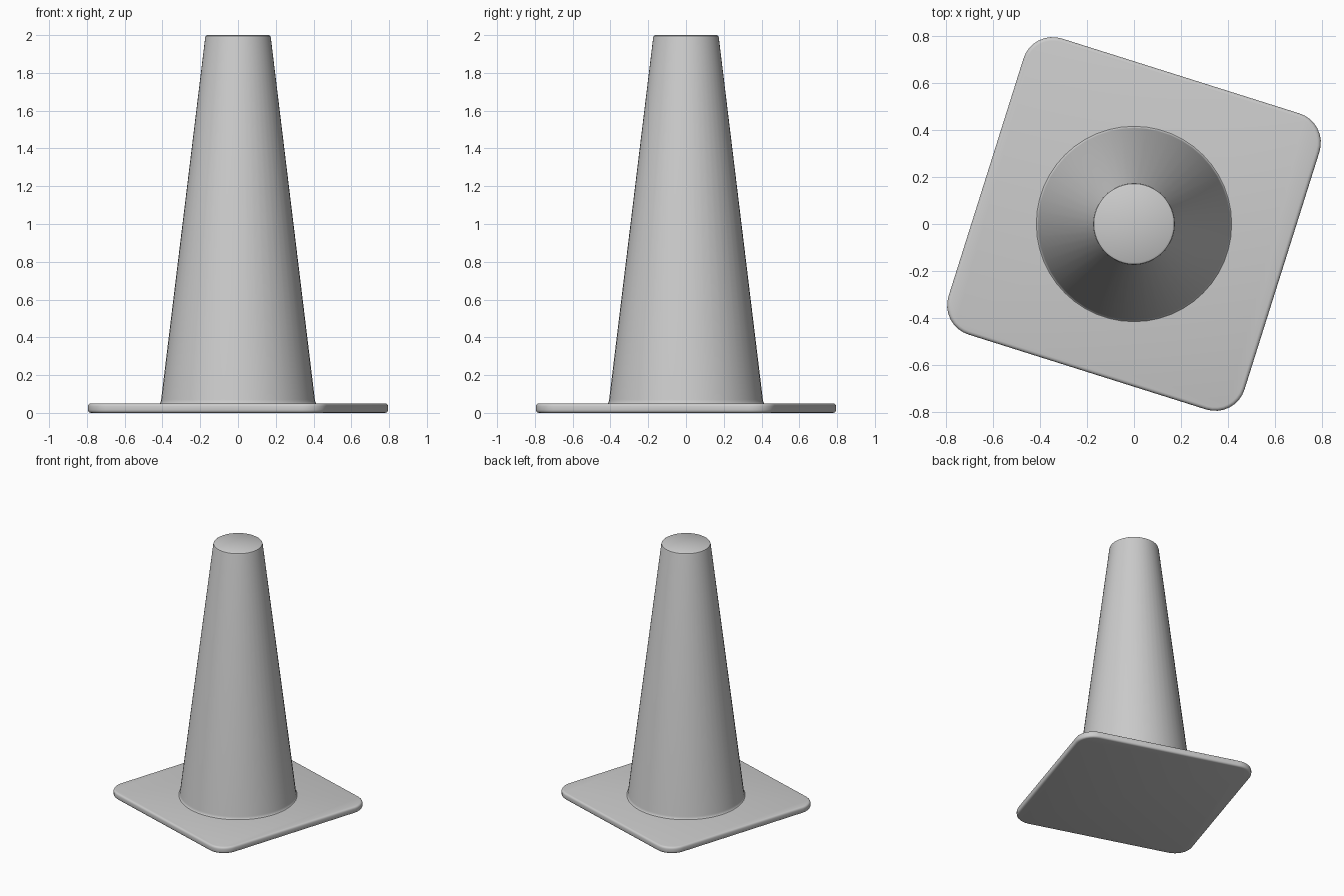
import bpy, bmesh, math
from mathutils import Matrix, Vector

cube = bpy.data.objects.get("Cube")
if cube:
    bpy.data.objects.remove(cube, do_unlink=True)

grey = bpy.data.materials.new("plain grey")
grey.use_nodes = True
colour = (0.6, 0.6, 0.6, 1)
grey.diffuse_color = colour
grey.node_tree.nodes["Principled BSDF"].inputs["Base Color"].default_value = colour


def finish(name, bm):
    bmesh.ops.recalc_face_normals(bm, faces=bm.faces)
    mesh = bpy.data.meshes.new(name)
    bm.to_mesh(mesh)
    bm.free()
    mesh.materials.append(grey)
    obj = bpy.data.objects.new(name, mesh)
    bpy.context.collection.objects.link(obj)
    bpy.ops.object.select_all(action="DESELECT")
    obj.select_set(True)
    bpy.context.view_layer.objects.active = obj
    bpy.ops.object.shade_smooth_by_angle(angle=math.radians(35))
    return obj


# Square base plate with rounded corners and softened rims, turned on its axis
half, thick, corner, rim = 0.66, 0.05, 0.13, 0.015
bm = bmesh.new()
bmesh.ops.create_cube(bm, size=1)
bmesh.ops.scale(bm, vec=(2 * half, 2 * half, thick), verts=bm.verts)
bmesh.ops.translate(bm, vec=(0, 0, thick / 2), verts=bm.verts)
uprights = [e for e in bm.edges
            if abs(e.verts[0].co.z - e.verts[1].co.z) > thick / 2]
bmesh.ops.bevel(bm, geom=uprights, offset=corner, segments=8,
                profile=0.5, affect="EDGES")
rims = [e for e in bm.edges
        if abs(e.verts[0].co.z - e.verts[1].co.z) < thick / 2]
bmesh.ops.bevel(bm, geom=rims, offset=rim, segments=3,
                profile=0.5, affect="EDGES")
bmesh.ops.rotate(bm, cent=(0, 0, 0), verts=bm.verts,
                 matrix=Matrix.Rotation(math.radians(-17.5), 3, "Z"))
finish("base_plate", bm)

# Tapered body: a lathed profile with a small foot fillet and softened top
profile = [(0.418, 0.048), (0.413, 0.052), (0.409, 0.06), (0.407, 0.07),
           (0.174, 1.985), (0.171, 1.995), (0.163, 2.0), (0, 2.0)]
bm = bmesh.new()
points = [bm.verts.new((r, 0, z)) for r, z in profile]
edges = [bm.edges.new(pair) for pair in zip(points, points[1:])]
bmesh.ops.spin(bm, geom=points + edges, cent=(0, 0, 0), axis=(0, 0, 1),
               angle=math.tau, steps=48)
bmesh.ops.remove_doubles(bm, verts=bm.verts, dist=0.0005)
finish("cone_body", bm)
